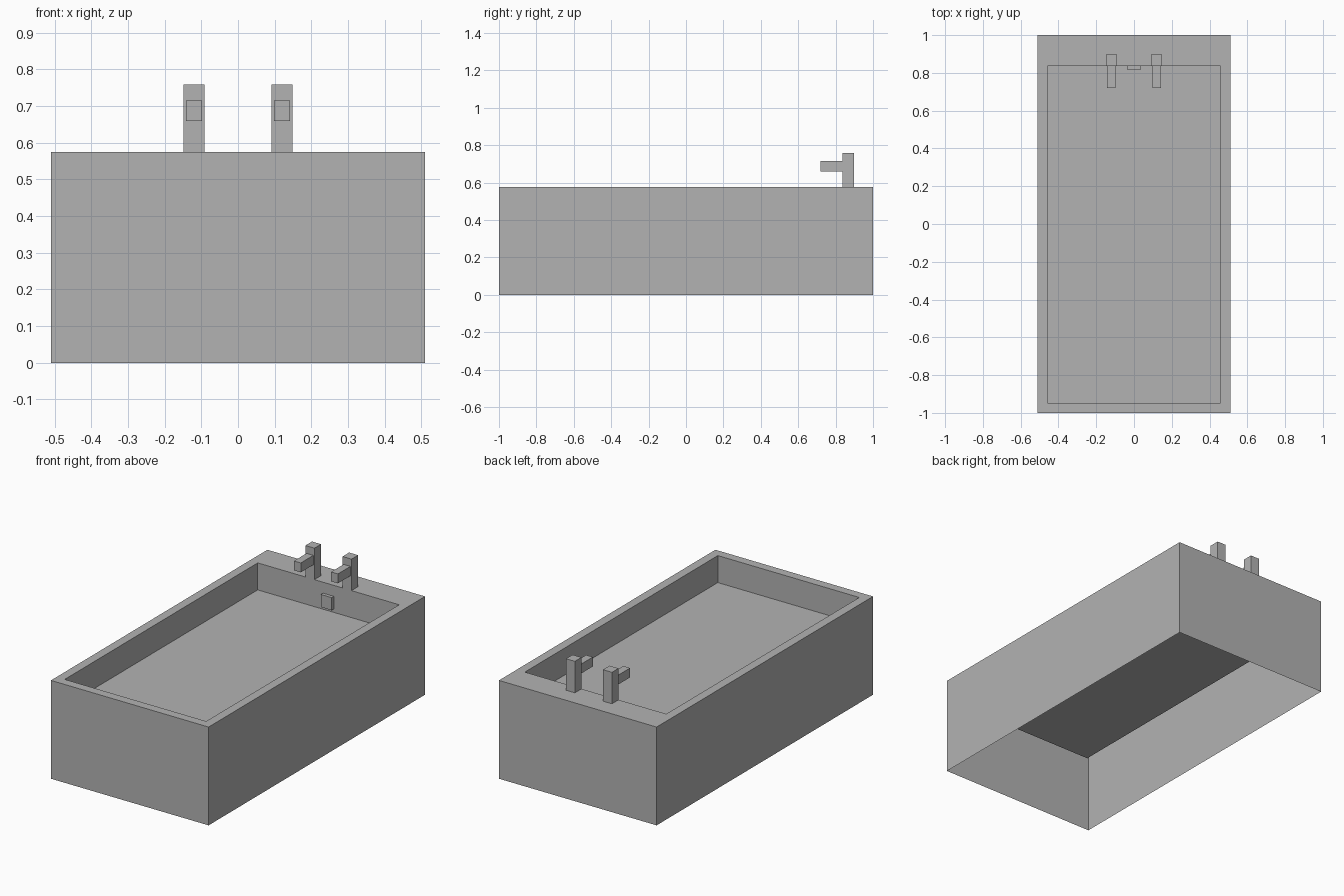
import bpy
import bmesh
from mathutils import Matrix, Vector

cube = bpy.data.objects.get("Cube")
if cube:
    bpy.data.objects.remove(cube, do_unlink=True)

# One plain grey for the whole model
grey = bpy.data.materials.new("plain grey")
grey.use_nodes = True
color = (0.45, 0.45, 0.45, 1)
grey.diffuse_color = color
grey.node_tree.nodes["Principled BSDF"].inputs["Base Color"].default_value = color


def add_box(bm, low, high):
    low, high = Vector(low), Vector(high)
    place = Matrix.Translation((low + high) / 2) @ Matrix.Diagonal((*(high - low), 1))
    bmesh.ops.create_cube(bm, size=1, matrix=place)


def finish(bm, name):
    mesh = bpy.data.meshes.new(name)
    bm.normal_update()
    bm.to_mesh(mesh)
    bm.free()
    mesh.materials.append(grey)
    obj = bpy.data.objects.new(name, mesh)
    bpy.context.collection.objects.link(obj)
    return obj


def box(name, low, high):
    bm = bmesh.new()
    add_box(bm, low, high)
    return finish(bm, name)


RIM_Z = 0.575
BASIN_BACK = 0.836

# Tub shell: open underneath, with a wider rim at the back
bm = bmesh.new()
add_box(bm, (-0.51, -1, 0), (0.51, 1, RIM_Z))
bm.normal_update()
bottom = [f for f in bm.faces if f.normal.z < -0.9]
bmesh.ops.delete(bm, geom=bottom, context='FACES_ONLY')
top = next(f for f in bm.faces if f.normal.z > 0.9)
bmesh.ops.inset_individual(bm, faces=[top], thickness=0.074)
for v in top.verts:
    if v.co.y > 0:
        v.co.y = BASIN_BACK

# Basin sunk into the rim
floor = bmesh.ops.extrude_discrete_faces(bm, faces=[top])["faces"][0]
bmesh.ops.translate(bm, verts=floor.verts, vec=(0, 0, -0.158))
finish(bm, "tub_shell")

# Overflow plate on the back wall of the basin
box("overflow_plate", (-0.035, 0.816, 0.437), (0.035, BASIN_BACK, 0.511))

# Pair of taps on the back rim
for side, x in (("left", 0.12), ("right", -0.12)):
    box(side + "_tap_post", (x - 0.029, 0.836, RIM_Z), (x + 0.029, 0.897, 0.759))
    box(side + "_tap_spout", (x - 0.022, 0.72, 0.66), (x + 0.022, 0.836, 0.715))
